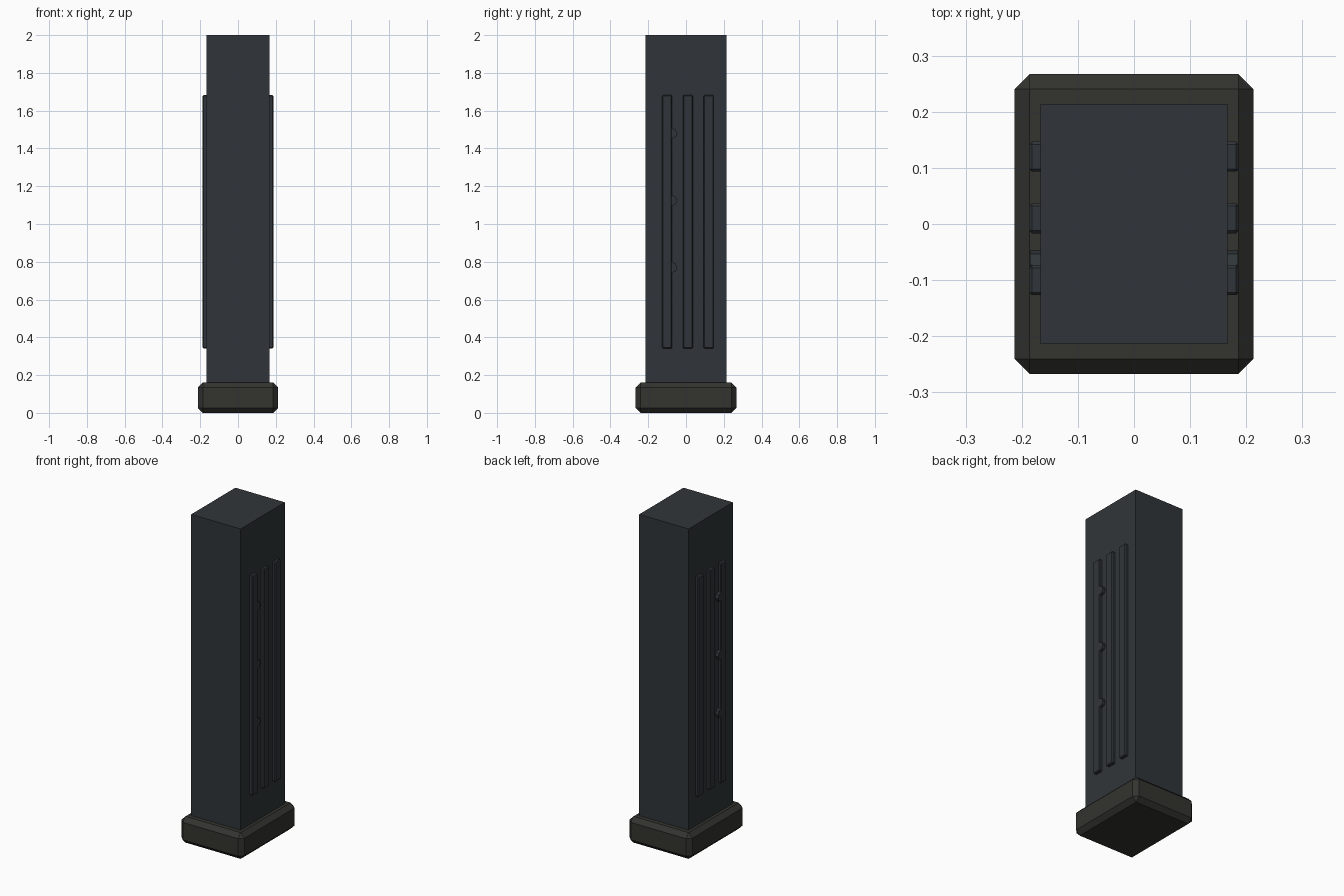
import bpy, math

if "Cube" in bpy.data.objects:
    bpy.data.objects.remove(bpy.data.objects["Cube"])


def material(name, rgb):
    m = bpy.data.materials.new(name)
    m.diffuse_color = (*rgb, 1)
    m.use_nodes = True
    m.node_tree.nodes["Principled BSDF"].inputs["Base Color"].default_value = m.diffuse_color
    return m


STEEL = material("dark_steel", (0.030, 0.036, 0.041))
POLYMER = material("dark_polymer", (0.033, 0.033, 0.029))


def finish(name, mat, bevel=0):
    obj = bpy.context.object
    obj.name = name
    obj.data.materials.append(mat)
    bpy.ops.object.transform_apply(location=False, rotation=True, scale=True)
    if bevel:
        mod = obj.modifiers.new("chamfer", 'BEVEL')
        mod.width, mod.segments = bevel, 1
    return obj


def box(name, center, size, mat, bevel=0):
    bpy.ops.mesh.primitive_cube_add(size=1, location=center)
    bpy.context.object.scale = size
    return finish(name, mat, bevel)


# Chamfered base plate and tall plain body
box("base_plate", (0, 0, 0.08), (0.426, 0.534, 0.16), POLYMER, 0.0265)
box("body", (0, 0, 1.065), (0.334, 0.427, 1.87), STEEL)

for side, s in (("left", -1), ("right", 1)):
    # Three raised ribs on each side
    for i, y in enumerate((-0.1, 0.01, 0.12)):
        box(f"{side}_rib_{i + 1}", (s * 0.1735, y, 1.012),
            (0.0266, 0.0534, 1.342), STEEL, 0.005)
    # Round studs half hidden by the front rib
    for i, z in enumerate((0.77, 1.125, 1.48)):
        bpy.ops.mesh.primitive_cylinder_add(
            vertices=8, radius=0.027, depth=0.026, location=(s * 0.172, -0.073, z),
            rotation=(0, math.pi / 2, 0))
        finish(f"{side}_stud_{i + 1}", STEEL)
